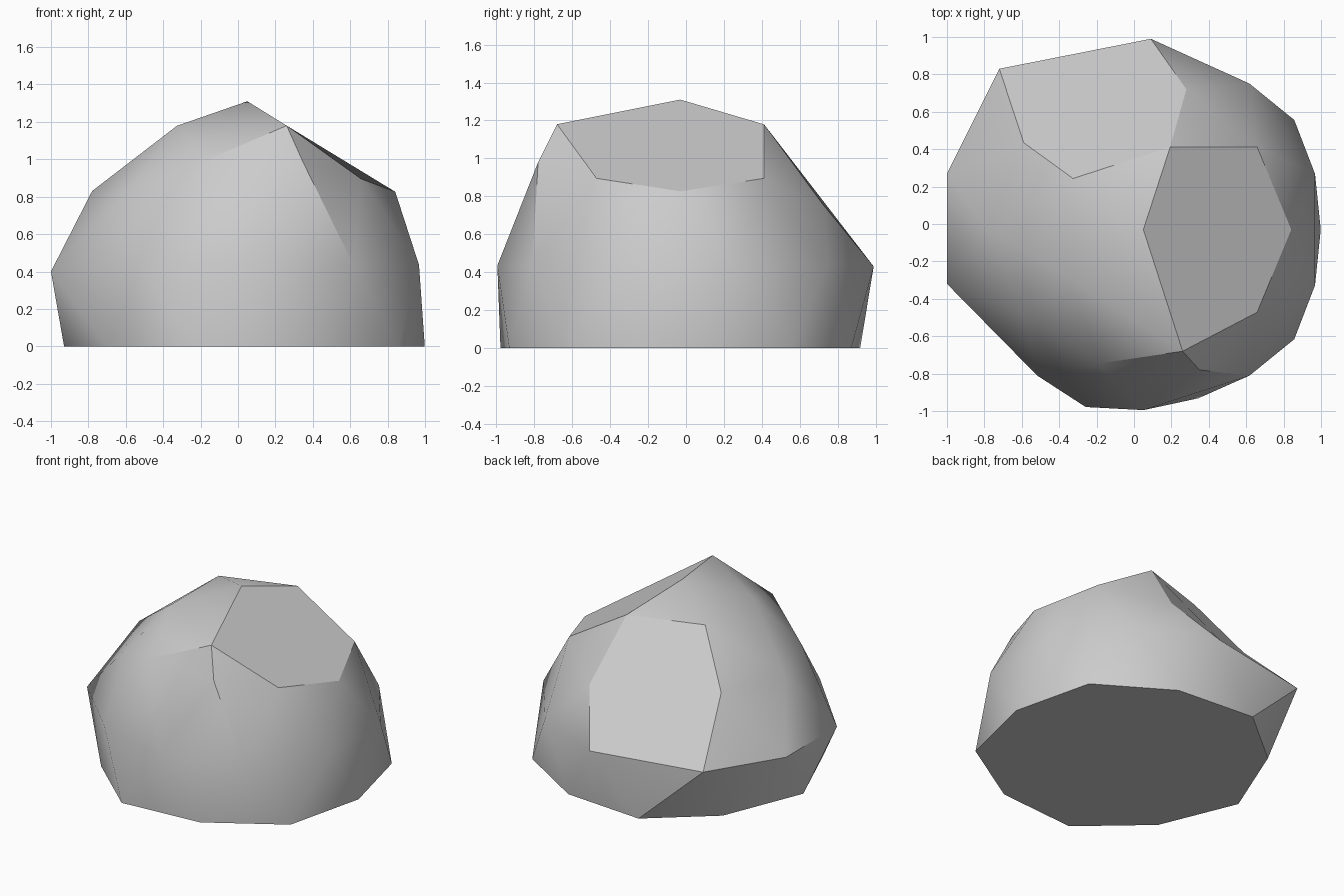
import bpy, bmesh, math
from mathutils import Vector

if "Cube" in bpy.data.objects:
    bpy.data.objects.remove(bpy.data.objects["Cube"], do_unlink=True)

# Stone colour
stone = bpy.data.materials.new("stone_grey")
stone.use_nodes = True
colour = (0.6, 0.6, 0.6, 1)
stone.diffuse_color = colour
stone.node_tree.nodes["Principled BSDF"].inputs["Base Color"].default_value = colour

# Boulder body: a low-poly ball, wider towards a flat base
bm = bmesh.new()
bmesh.ops.create_icosphere(bm, subdivisions=2, radius=1)
for v in bm.verts:
    z = v.co.z
    spread = 0.884 if z > 0.3 else 1.115 if z < -0.3 else 0.965
    height = 0 if z < -0.3 else 0.435 + 0.875 * z
    v.co = (0.05 + v.co.x * spread, -0.03 + v.co.y * spread, height)


def nearest(point):
    return min(bm.verts, key=lambda v: (v.co - Vector(point)).length)


# Chipped flats: find the middle vertex of each before reshaping
chips = [nearest((0.51, -0.03, 1.18)), nearest((-0.18, 0.68, 0.9))]

# Irregular corners: pull the closest vertex to each spot
for spot in [(0.26, -0.68, 1.18), (0.35, -0.78, 0.98), (-0.18, -0.745, 0.99),
             (0.09, 0.99, 0.43), (-0.72, 0.83, 0.43), (0.28, 0.72, 0.76),
             (-1, 0.27, 0.4), (-1, -0.32, 0.4), (-0.78, -0.03, 0.83),
             (-0.69, 0.56, 0), (-0.7, -0.585, 0), (-0.93, -0.03, 0)]:
    nearest(spot).co = spot

# Shear the chips off as single flat faces, and merge the base into one
bmesh.ops.dissolve_verts(bm, verts=chips)
base = [f for f in bm.faces if all(v.co.z < 0.01 for v in f.verts)]
bmesh.ops.dissolve_faces(bm, faces=base, use_verts=True)
bmesh.ops.recalc_face_normals(bm, faces=bm.faces)

mesh = bpy.data.meshes.new("boulder")
bm.to_mesh(mesh)
bm.free()
boulder = bpy.data.objects.new("boulder", mesh)
bpy.context.collection.objects.link(boulder)
mesh.materials.append(stone)

# Smooth the worn surface, keep the chips crisp
bpy.ops.object.select_all(action='DESELECT')
boulder.select_set(True)
bpy.context.view_layer.objects.active = boulder
bpy.ops.object.shade_smooth_by_angle(angle=math.radians(30))
for face in mesh.polygons:
    face.use_smooth = len(face.vertices) == 3
